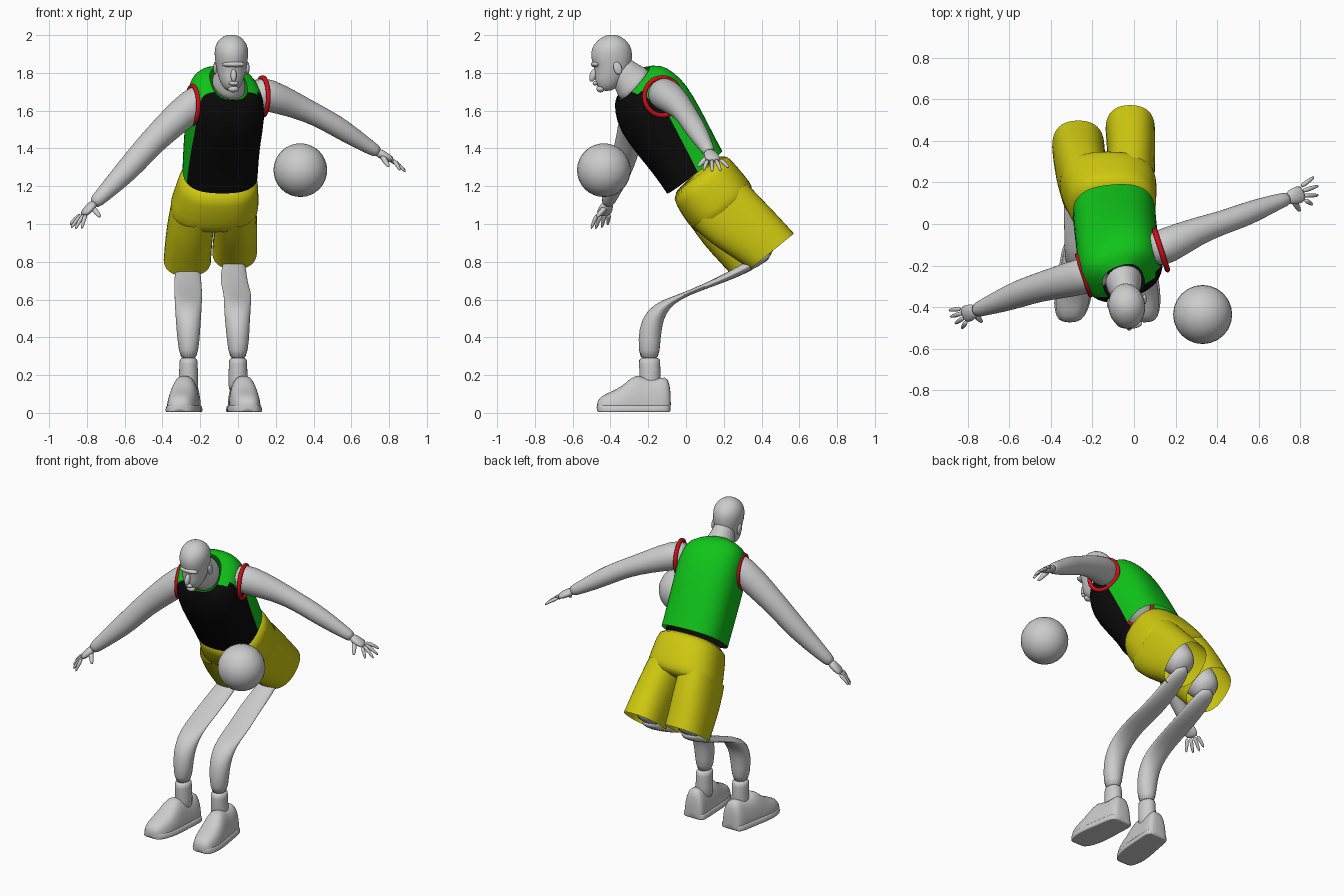
import bpy, bmesh, math
from mathutils import Vector, Matrix

cube = bpy.data.objects.get("Cube")
if cube:
    bpy.data.objects.remove(cube, do_unlink=True)


def material(name, colour):
    m = bpy.data.materials.new(name)
    m.use_nodes = True
    m.diffuse_color = (*colour, 1)
    m.node_tree.nodes["Principled BSDF"].inputs["Base Color"].default_value = (*colour, 1)
    return m


GREY = material("plain_grey", (.6, .6, .6))
YELLOW = material("shorts_yellow", (.62, .58, .005))
GREEN = material("jersey_green", (.005, .55, .01))
BLACK = material("jersey_black", (.003, .003, .003))
RED = material("trim_red", (.6, .005, .01))


def finish(bm, name, mats, subdiv=1):
    bmesh.ops.recalc_face_normals(bm, faces=bm.faces)
    for f in bm.faces:
        f.smooth = True
    me = bpy.data.meshes.new(name)
    bm.to_mesh(me)
    bm.free()
    ob = bpy.data.objects.new(name, me)
    bpy.context.collection.objects.link(ob)
    for m in mats:
        me.materials.append(m)
    if subdiv:
        mod = ob.modifiers.new("smooth", 'SUBSURF')
        mod.levels = mod.render_levels = subdiv
    return ob


def loft(name, rings, mats, power=2, n=20, caps=True, rule=None, shape=None):
    """Skin a row of superellipse rings, each (centre, half-width vector, half-depth vector)."""
    def sp(v):
        return math.copysign(abs(v) ** (2 / power), v)
    bm = bmesh.new()
    rows = []
    for c, u, v in rings:
        angles = [2 * math.pi * i / n for i in range(n)]
        rows.append([bm.verts.new(c + u * sp(math.cos(a)) + v * sp(math.sin(a))) for a in angles])
    for a, b in zip(rows, rows[1:]):
        for i in range(n):
            j = (i + 1) % n
            f = bm.faces.new((a[i], a[j], b[j], b[i]))
            if rule:
                f.material_index = rule((i + .5) / n * 360, f.calc_center_median().z)
    if caps:
        bm.faces.new(rows[0])
        bm.faces.new(rows[-1])
    if shape:
        for v in bm.verts:
            shape(v.co)
    return finish(bm, name, mats)


def ring(x, y, z, w, d, pitch=0, yaw=0):
    """Body ring leaning forward by pitch and turned by yaw."""
    p, a = math.radians(pitch), math.radians(yaw)
    fwd = Vector((math.sin(a), -math.cos(a), 0))
    back = Vector((0, 0, math.sin(p))) - fwd * math.cos(p)
    return Vector((x, y, z)), Vector((math.cos(a), math.sin(a), 0)) * w, back * d


def limb(name, pts, side=None, **kw):
    """Tube through points (x, y, z, half width, half depth)."""
    cs = [Vector(p[:3]) for p in pts]
    rings = []
    for i, p in enumerate(pts):
        t = (cs[min(i + 1, len(cs) - 1)] - cs[max(i - 1, 0)]).normalized()
        u = side or t.cross(Vector((0, 0, 1))).normalized()
        rings.append((cs[i], u * p[3], t.cross(u).normalized() * p[-1]))
    return loft(name, rings, [GREY], **kw)


def ball(name, centre, size, pitch=0, subdiv=0):
    bm = bmesh.new()
    bmesh.ops.create_uvsphere(bm, u_segments=24, v_segments=16, radius=1)
    mat = Matrix.Translation(centre) @ Matrix.Rotation(pitch, 4, 'X') @ Matrix.Diagonal((*size, 1))
    bmesh.ops.transform(bm, matrix=mat, verts=bm.verts)
    return finish(bm, name, [GREY], subdiv)


# Jersey: black front panel, green back, sides and yoke
def jersey_rule(angle, z):
    return 1 if 207 < angle < 360 and z < 1.69 else 0


loft("jersey", [
    ring(-.095, .045, 1.275, .2, .185, 38, 5),
    ring(-.09, -.015, 1.375, .2, .19, 39, 8),
    ring(-.08, -.09, 1.49, .2, .205, 40, 12),
    ring(-.065, -.175, 1.615, .205, .212, 39, 18),
    ring(-.06, -.222, 1.7, .195, .18, 38, 19),
    ring(-.055, -.25, 1.745, .165, .15, 42, 19),
    ring(-.05, -.28, 1.745, .1, .12, 48, 19),
], [GREEN, BLACK], power=2.6, n=28, caps=False, rule=jersey_rule)

# Armhole trims
for side, c in (("left", (.13, -.125, 1.675)), ("right", (-.24, -.245, 1.63))):
    bpy.ops.mesh.primitive_torus_add(major_segments=32, minor_segments=8,
                                     major_radius=.1, minor_radius=.013, location=c,
                                     rotation=(0, math.pi / 2, math.radians(18)))
    trim = bpy.context.object
    trim.name = side + "_armhole_trim"
    trim.data.materials.append(RED)
    bpy.ops.object.shade_smooth()

# Shorts: seat and two open legs
loft("shorts_seat", [
    ring(-.1, .055, 1.28, .2, .18, 39, 4),
    ring(-.105, .1, 1.21, .212, .19, 39, 2),
    ring(-.12, .16, 1.13, .23, .198, 39),
    ring(-.128, .205, 1.075, .238, .195, 39),
    ring(-.128, .225, 1.05, .2, .16, 39),
], [YELLOW], power=2.5, n=28)
loft("right_shorts_leg", [
    ring(-.235, .17, 1.1, .118, .185, 39),
    ring(-.25, .24, 1.0, .125, .185, 38),
    ring(-.262, .31, .9, .126, .168, 36),
    ring(-.268, .372, .812, .127, .155, 35),
], [YELLOW], power=2.4, caps=False)
loft("left_shorts_leg", [
    ring(-.02, .18, 1.1, .118, .185, 39),
    ring(-.012, .27, 1.01, .115, .182, 39),
    ring(-.014, .37, .93, .117, .165, 39),
    ring(-.018, .455, .855, .12, .152, 39),
], [YELLOW], power=2.4, caps=False)

# Neck
loft("neck", [
    ring(-.05, -.255, 1.715, .1, .118, 48, 19),
    ring(-.048, -.29, 1.755, .088, .105, 46, 17),
    ring(-.042, -.325, 1.8, .066, .08, 38, 12),
    ring(-.035, -.375, 1.86, .06, .07, 30, 8),
], [GREY])

# Head: stacked rings given as height, front, back, half width
HX = -.035
head = [(1.703, -.445, -.395, .026), (1.73, -.475, -.355, .05), (1.77, -.486, -.32, .067),
        (1.82, -.482, -.292, .079), (1.88, -.508, -.282, .09), (1.93, -.502, -.285, .091),
        (1.97, -.475, -.31, .074), (1.995, -.435, -.35, .042), (2.002, -.41, -.375, .015)]
loft("head", [ring(HX, (f + b) / 2, z, w, (b - f) / 2, 0, 6) for z, f, b, w in head], [GREY])
ball("nose", (HX + .012, -.492, 1.787), (.016, .018, .035), -.3)
ball("brow", (HX + .012, -.478, 1.845), (.062, .026, .016))
ball("lips", (HX + .012, -.48, 1.745), (.026, .014, .012))
ball("chin", (HX + .01, -.452, 1.715), (.028, .022, .018))
for name, s in (("left_ear", 1), ("right_ear", -1)):
    ball(name, (HX + s * .086, -.372 + s * .01, 1.825), (.01, .022, .034), .3)

# Arms and hands
limb("left_arm", [(.06, -.14, 1.7, .085), (.16, -.105, 1.685, .09), (.3, -.035, 1.63, .068),
                  (.42, .005, 1.575, .057), (.52, .04, 1.52, .058), (.62, .08, 1.455, .049),
                  (.7, .11, 1.405, .037), (.75, .125, 1.375, .032)])
limb("right_arm", [(-.14, -.22, 1.69, .085), (-.24, -.25, 1.635, .09), (-.36, -.28, 1.525, .08),
                   (-.46, -.305, 1.43, .07), (-.55, -.335, 1.325, .067), (-.64, -.37, 1.23, .056),
                   (-.72, -.4, 1.15, .041), (-.77, -.42, 1.1, .034)])


def hand(side, wrist, knuckle, thumb, tips):
    w, k = Vector(wrist), Vector(knuckle)
    limb(side + "_palm", [(*w, .03, .026), (*w.lerp(k, .5), .044, .024), (*k, .044, .017)], n=12)
    across = (k - w).cross(Vector((0, 0, 1))).normalized()
    if across.dot(Vector(tips[-1]) - Vector(tips[0])) < 0:
        across = -across
    for i, tip in enumerate(tips):
        base = k.lerp(w, .1) + across * (i - 1.5) * .022
        mid = base.lerp(Vector(tip), .55) + Vector((0, 0, .008))
        limb(f"{side}_finger_{i + 1}", [(*base, .013), (*mid, .012), (*tip, .007)], n=8)
    base = w.lerp(k, .3)
    limb(side + "_thumb", [(*base, .018), (*base.lerp(Vector(thumb), .6), .016), (*thumb, .008)], n=8)


hand("left", (.73, .12, 1.385), (.82, .15, 1.335), (.8, .058, 1.3),
     [(.868, .228, 1.295), (.89, .185, 1.277), (.89, .138, 1.272), (.86, .092, 1.28)])
hand("right", (-.755, -.412, 1.115), (-.825, -.44, 1.045), (-.728, -.475, 1.035),
     [(-.892, -.415, .992), (-.885, -.447, .977), (-.862, -.48, .97), (-.828, -.503, .972)])

# Legs: thigh stub in the shorts, flattened thigh, shin, sock and shoe
X = Vector((1, 0, 0))


def leg(side, x, thigh, shin, end_y, end_z):
    limb(side + "_thigh_end", [(thigh, end_y - .13, end_z + .16, .1, .12),
                               (thigh, end_y - .04, end_z + .05, .088, .1),
                               (thigh, end_y + .01, end_z - .01, .065, .07)], X)
    limb(side + "_leg", [(thigh, end_y + .02, end_z, .05, .03),
                         (thigh, .28, .748, .068, .026), (thigh, .15, .69, .073, .017),
                         (shin, .02, .638, .074, .012), (shin, -.07, .598, .073, .018),
                         (shin, -.14, .55, .071, .042), (shin, -.182, .48, .066, .06),
                         (x, -.195, .39, .06, .06), (x, -.195, .27, .045, .054)], X)
    limb(side + "_sock", [(x, -.19, .1, .054, .056), (x, -.19, .18, .051, .056),
                          (x, -.193, .27, .049, .057), (x, -.193, .295, .047, .057)], X)


# Shoe sections from heel to toe: y, half width, height
SHOE = [(-.08, .05, .1), (-.092, .072, .19), (-.13, .08, .19), (-.2, .082, .17), (-.265, .088, .215),
        (-.32, .09, .155), (-.38, .088, .118), (-.45, .068, .092), (-.474, .035, .055)]


def shoe(side, x, splay):
    def shape(co):
        co.z = max(co.z, .004)
        mid = x + splay * (co.y + .25)
        co.x = mid + (co.x - x) * (1 - 1.7 * co.z)
    rings = [(Vector((x, y, h * .42)), X * w, Vector((0, 0, h * .58))) for y, w, h in SHOE]
    loft(side + "_shoe", rings, [GREY], power=2.7, shape=shape)
    sole = [(Vector((x, y * .99 - .003, .022)), X * (w + .004), Vector((0, 0, .022)))
            for y, w, h in SHOE]
    loft(side + "_sole", sole, [GREY], power=5, shape=shape)


leg("right", -.262, -.266, -.263, .37, .81)
leg("left", 0, -.022, -.003, .44, .85)
shoe("right", -.282, .12)
shoe("left", .028, -.1)

# Ball
ball("ball", (.33, -.435, 1.285), (.142, .142, .142))
